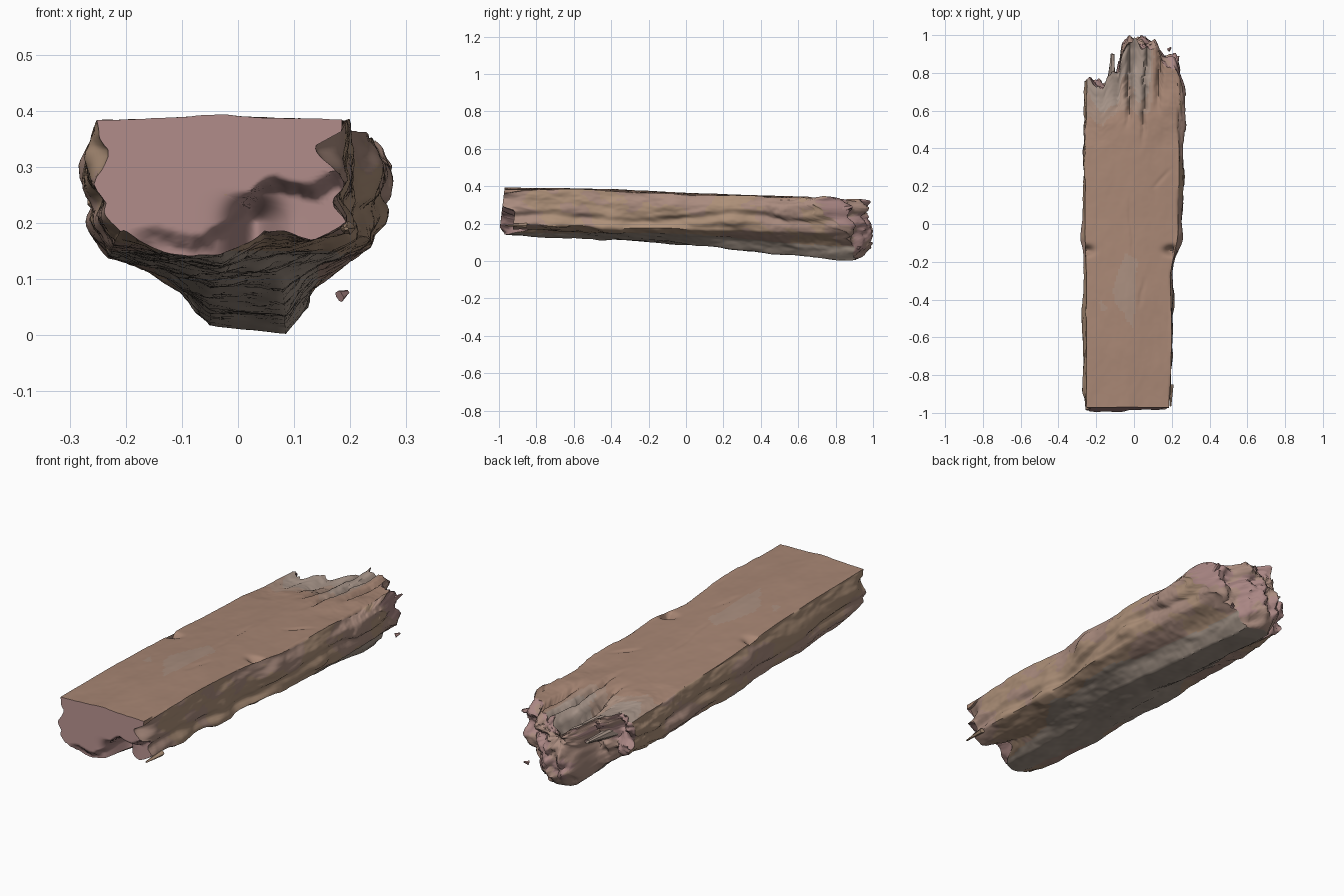
import bpy, bmesh, math, random
from mathutils import Vector, noise

if "Cube" in bpy.data.objects:
    bpy.data.objects.remove(bpy.data.objects["Cube"])

random.seed(4)
# Cross-sections (x, z), clockwise from top left: cut end, middle, broken end
FRONT = [(-.252,.383),(-.03,.392),(.195,.383),(.2,.34),(.2,.28),(.195,.2),(.13,.175),(.045,.195),(-.03,.14),(-.12,.14),(-.225,.16),(-.255,.22),(-.262,.33)]
MID = [(-.26,.354),(-.01,.365),(.235,.354),(.25,.3),(.25,.24),(.235,.17),(.15,.14),(.08,.088),(-.05,.09),(-.13,.12),(-.23,.14),(-.262,.21),(-.266,.3)]
BACK = [(-.25,.315),(0,.332),(.24,.332),(.268,.3),(.262,.22),(.23,.15),(.13,.08),(.085,.004),(-.05,.018),(-.12,.09),(-.22,.15),(-.26,.2),(-.268,.27)]
SEGS = [24, 24] + [9] * 11
# Outline of the broken end (x, y) seen from above
BREAK = [(-.28,.7),(-.255,.77),(-.21,.75),(-.16,.72),(-.14,.77),(-.09,.79),(-.07,.92),(-.03,.985),(.06,.975),(.11,.97),(.14,.92),(.18,.87),(.23,.88),(.245,.83),(.28,.75)]
# Knots and scoops on the flanks: x, y, z, radius, height
KNOTS = [(-.27,-.97,.32,.05,-.04),(.2,-.97,.335,.06,-.06),(-.22,-1,.15,.09,-.03),(.23,-.08,.3,.06,.02),(-.27,-.07,.3,.06,.015),
         (.25,.25,.22,.06,.02),(.2,-.4,.2,.08,.02),(-.27,-.5,.22,.09,.01),(.21,-.7,.18,.07,.02),(.26,.6,.24,.08,.01),(-.26,.35,.2,.09,.01)]
# Cracks in the top: x and y at both ends, width, depth
CRACKS = [(-.03,.47,-.02,1,.014,.05),(.04,.37,.07,1,.01,.03),(.12,.6,.13,1,.012,.03),(-.03,.55,-.05,1,.05,.035),
          (-.01,-.2,-.02,.2,.008,.006),(.02,-.45,.05,-.28,.008,.006),(.1,.18,.2,.3,.01,.006)]


def lerp_table(table, x):
    for (x0, y0), (x1, y1) in zip(table, table[1:]):
        if x <= x1:
            return y0 + (y1 - y0) * max(0, (x - x0) / (x1 - x0))
    return table[-1][1]


def ramp(a, b, v):
    t = min(1, max(0, (v - a) / (b - a)))
    return t * t * (3 - 2 * t)


def fbm(x, y, z):
    return noise.fractal(Vector((x, y, z)), .9, 2.1, 4)


def section(y):
    """Closed, evenly subdivided outline at station y."""
    if y < 0:
        a, b, fx, fz = FRONT, MID, ramp(-.3, 0, y), (y + .97) / .97
    else:
        a, b = MID, BACK
        fx = fz = min(1, y / .9)
    crown = .008 * math.sin(math.pi * min(1, max(0, y + .97)))
    keys = [(p[0] + (q[0] - p[0]) * fx, p[1] + (q[1] - p[1]) * fz + crown * (i < 3))
            for i, (p, q) in enumerate(zip(a, b))]
    out = []
    for i, n in enumerate(SEGS):
        p, q = keys[i], keys[(i + 1) % len(keys)]
        out += [(p[0] + (q[0] - p[0]) * k / n, p[1] + (q[1] - p[1]) * k / n, i < 2) for k in range(n)]
    return out


def rough(y, ring):
    """Push the outline out along its normal: grain, knots, cracks."""
    res, n = [], len(ring)
    for i, (x, z, top) in enumerate(ring):
        a, b = ring[i - 2], ring[(i + 2) % n]
        tx, tz = b[0] - a[0], b[1] - a[1]
        l = math.hypot(tx, tz)
        nx, nz = -tz / l, tx / l
        if top:
            d = .003 * fbm(x * 8, y * 4, 3) * (1 + 2 * ramp(.2, .8, y))
            for x0, y0, x1, y1, w, h in CRACKS:
                if y0 < y <= y1:
                    t = (y - y0) / (y1 - y0)
                    c = x0 + (x1 - x0) * t + .012 * fbm(y * 7, x0 * 30, 1)
                    fade = ramp(0, .5, t) if y1 == 1 else math.sin(math.pi * t)
                    d -= h * fade * math.exp(-((x - c) / w) ** 2)
            # notches in the top edges beside the two knots
            for s in (-.255, .2):
                d -= .05 * math.exp(-((x - s) / .035) ** 2 - ((y + .14) / .022) ** 2)
            nx, nz = 0, 1
        else:
            d = .015 * fbm(x * 6, y * 3, z * 9) + .002 * fbm(x * 20, y * 9, z * 25)
            d -= .016 * (1 - ramp(0, .035, abs(z - .225 - .02 * math.sin(y * 6)))) * ramp(.1, .2, abs(x))
            for kx, ky, kz, r, h in KNOTS:
                q = (x - kx) ** 2 + ((y - ky) * .7) ** 2 + (z - kz) ** 2
                d += h * math.exp(-q / (r * r) * 2)
            d *= .35 + .65 * ramp(0, .06, z)
            d = min(d, .02)
        res.append((x + nx * d, z + nz * d))
    return res


def front_y(x, z):
    """Sawn face, with a chipped recess and a hollow at the lower right."""
    edge = .18 + .1 * ramp(-.05, .06, x) + .025 * fbm(x * 14, z * 8, 5)
    y = -.97 - .03 * (.39 - z) / .25
    y += .07 * (1 - ramp(edge - .03, edge, z)) * (.4 + .6 * ramp(-.1, .05, x))
    return y + .09 * math.exp(-((x - .03) / .04) ** 2) * (1 - ramp(.2, .26, z))


def back_y(x, z):
    """Splintered end."""
    y = lerp_table(BREAK, x + .014 * fbm(z * 9, x * 3, 2))
    y -= .07 * (1 - ramp(0, .1, z)) + .05 * ramp(.27, .34, z) * ramp(-.02, .08, x)
    y -= .03 * math.exp(-((z - .25) / .04) ** 2)
    return min(1, y + .045 * fbm(x * 13, 7, z * 13))


def place(x, y, z):
    if y > .4:
        y = .4 + (y - .4) * (back_y(x, z) - .4) / .6
    elif y < -.7:
        y = -.7 + (y + .7) * (front_y(x, z) + .7) / -.27
    return (x, y, z)


def material(name, rgb):
    m = bpy.data.materials.new(name)
    m.diffuse_color = (*rgb, 1)
    m.use_nodes = True
    m.node_tree.nodes["Principled BSDF"].inputs["Base Color"].default_value = m.diffuse_color
    return m


MATS = [material("worn_top", (.39, .24, .175)), material("bark", (.42, .28, .19)),
        material("underside", (.36, .29, .24)), material("end_grain", (.40, .24, .23)),
        material("pale_wood", (.40, .31, .26)), material("faded_top", (.395, .27, .21)),
        material("rosy_bark", (.40, .26, .21))]


def finish(name, bm, angle):
    bmesh.ops.recalc_face_normals(bm, faces=bm.faces)
    me = bpy.data.meshes.new(name)
    bm.to_mesh(me)
    ob = bpy.data.objects.new(name, me)
    bpy.context.collection.objects.link(ob)
    for m in MATS:
        me.materials.append(m)
    bpy.ops.object.select_all(action='DESELECT')
    ob.select_set(True)
    bpy.context.view_layer.objects.active = ob
    bpy.ops.object.shade_smooth_by_angle(angle=math.radians(angle))
    return ob


def cap(loop, end):
    """Shrinking rings that close one end."""
    n = len(loop)
    cx, cz = sum(p[0] for p in loop) / n, .25
    rings = []
    for k in range(1, NC + 1):
        s = 1 - k / (NC + .3)
        pts = [(cx + (x - cx) * s, cz + (z - cz) * s) for x, _, z in loop]
        rings.append([(x, end(x, z), z) for x, z in pts])
    return rings


# Beam body: lofted rings, then capped ends
bm = bmesh.new()
NY, NC = 240, 24
loops = []
for j in range(NY + 1):
    y = -.97 + 1.97 * j / NY
    loops.append([place(x, y, z) for x, z in rough(y, section(y))])
front_cap, back_cap = cap(loops[0], front_y), cap(loops[-1], back_y)
allv = [[bm.verts.new(p) for p in r] for r in front_cap[::-1] + loops + back_cap]
for j, (a, b) in enumerate(zip(allv, allv[1:])):
    for i in range(len(a)):
        k = (i + 1) % len(a)
        f = bm.faces.new((a[i], a[k], b[k], b[i]))
        c = f.calc_center_median()
        if j < NC:
            f.material_index = 3
        elif j >= NC + NY:
            f.material_index = 3 if fbm(c.x * 6, 2, c.z * 6) > 0 else 6
        elif i < SEGS[0] + SEGS[1]:
            pale = fbm(c.x * 9, c.y * 4, 9) * .35 + ramp(.4, .85, c.y) * (1 - ramp(.05, .14, c.x))
            pale += .7 * math.exp(-((c.y + .35) / .2) ** 2 - ((c.x + .03) / .1) ** 2)
            f.material_index = 4 if pale > .7 else 5 if pale > .4 else 0
        else:
            low = c.z < .15 - .07 * ramp(-.2, .9, c.y)
            f.material_index = 2 if low else 6 if fbm(c.x * 3, c.y * 3, c.z * 4) > .1 else 1
bm.faces.new(allv[0])
bm.faces.new(allv[-1])
finish("broken_beam", bm, 60)


def splinter(name, base, tip, radius, mat):
    """Thin tapering sliver of wood."""
    base, tip = Vector(base), Vector(tip)
    axis = tip - base
    bm = bmesh.new()
    bmesh.ops.create_cone(bm, segments=7, radius1=radius, radius2=radius * .3, depth=axis.length, cap_ends=True)
    rot = axis.to_track_quat('Z', 'Y')
    for v in bm.verts:
        v.co = rot @ v.co + (base + tip) / 2 + Vector([random.uniform(-.15, .15) * radius for _ in range(3)])
    for f in bm.faces:
        f.material_index = mat
    finish(name, bm, 40)


# Loose slivers at both ends
splinter("tall_splinter", (-.125, .68, .22), (-.115, .9, .24), .028, 4)
splinter("short_splinter", (-.09, .72, .2), (-.075, .86, .22), .022, 3)
splinter("right_splinter", (.21, .8, .27), (.235, .89, .29), .022, 3)
splinter("front_sliver", (.195, -.85, .192), (.193, -.965, .19), .013, 1)
splinter("loose_chip", (.18, .92, .07), (.197, .935, .077), .011, 3)
